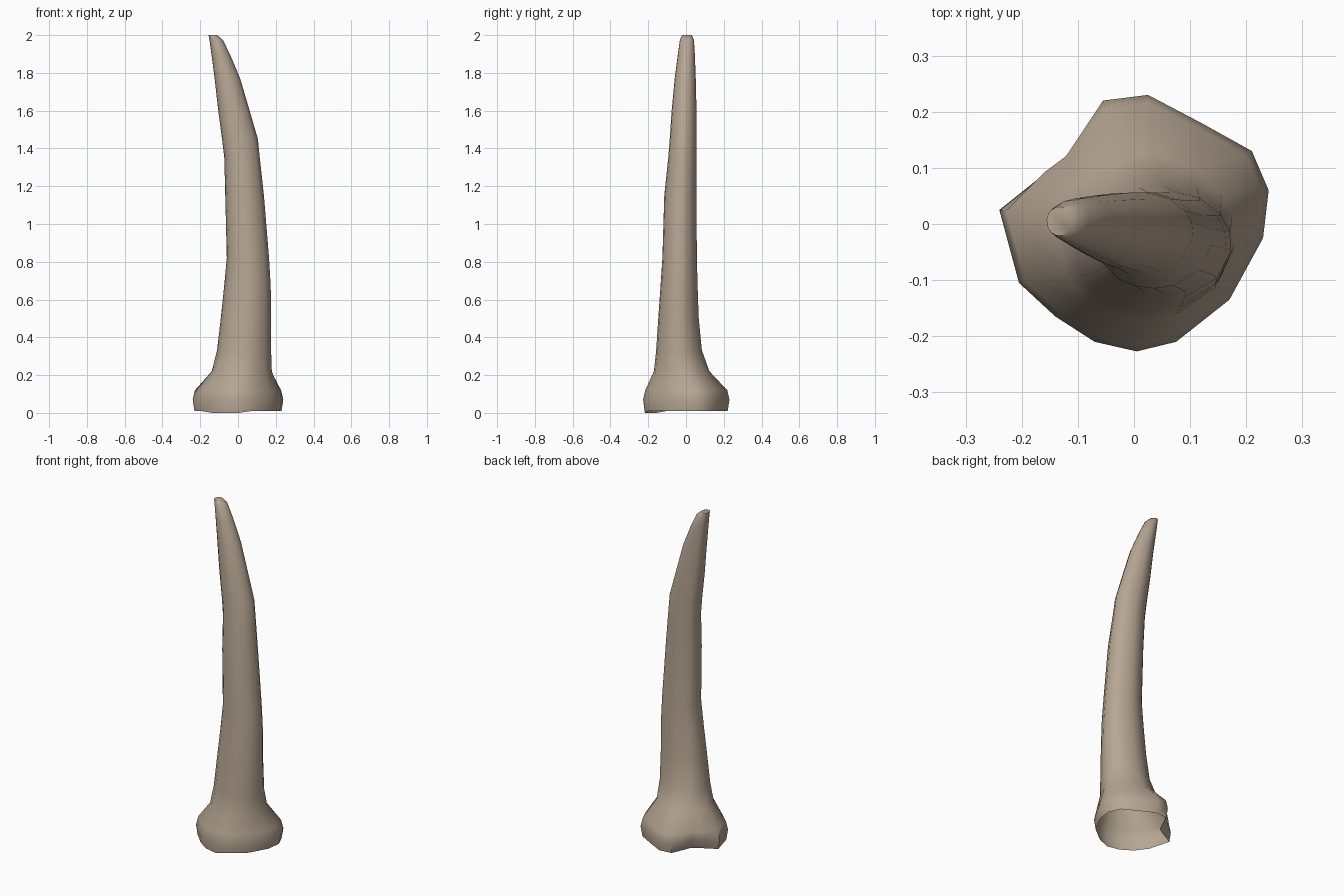
import bpy, bmesh, math

# Outline of the flared root seen from above, counter-clockwise from the right
base = [(0.24, 0.06), (0.21, 0.13), (0.12, 0.18), (0.025, 0.23), (-0.055, 0.22),
        (-0.13, 0.13), (-0.17, 0.10), (-0.24, 0.025), (-0.205, -0.105),
        (-0.14, -0.165), (-0.07, -0.21), (0.005, -0.227), (0.075, -0.21),
        (0.17, -0.135), (0.23, -0.025)]
N = len(base)
DENT = (5, 6)            # outline points with the notch at the back left

# Shaft sections: z, x min, x max, y min, y max
shaft = [(0.22, -0.14, 0.18, -0.17, 0.125),
         (0.33, -0.112, 0.176, -0.158, 0.085),
         (0.50, -0.092, 0.175, -0.147, 0.068),
         (0.67, -0.074, 0.174, -0.135, 0.062),
         (0.82, -0.060, 0.165, -0.125, 0.058),
         (1.15, -0.068, 0.138, -0.115, 0.056),
         (1.35, -0.073, 0.116, -0.094, 0.057),
         (1.45, -0.085, 0.106, -0.086, 0.057),
         (1.60, -0.105, 0.062, -0.076, 0.056),
         (1.77, -0.124, 0.012, -0.060, 0.052),
         (1.90, -0.141, -0.043, -0.043, 0.047),
         (1.975, -0.151, -0.080, -0.032, 0.042)]

bm = bmesh.new()
rings = []

# Flared root: rim, bulge and shoulder
for z, s, dent in ((0.01, 0.96, 0.80), (0.07, 1.0, 0.92), (0.12, 0.95, 0.98)):
    ring = []
    for i, (x, y) in enumerate(base):
        k = s * (dent if i in DENT else 1)
        zz = 0.0 if z < 0.02 and i in (9, 10, 11) else z
        ring.append(bm.verts.new((x * k, y * k, zz)))
    rings.append(ring)

# Tapering, leaning shaft
for z, x0, x1, y0, y1 in shaft:
    ring = []
    for x, y in base:
        a = math.atan2(y, x)
        ring.append(bm.verts.new(((x0 + x1) / 2 + (x1 - x0) / 2 * math.cos(a),
                                  (y0 + y1) / 2 + (y1 - y0) / 2 * math.sin(a), z)))
    rings.append(ring)

# Small blunt tip
tip = []
for x, y in base:
    a = math.atan2(y, x)
    tip.append(bm.verts.new((-0.133 + 0.023 * math.cos(a), 0.005 + 0.026 * math.sin(a), 2.0)))
rings.append(tip)

for lo, hi in zip(rings, rings[1:]):
    for i in range(N):
        j = (i + 1) % N
        bm.faces.new((lo[i], lo[j], hi[j], hi[i]))
bm.faces.new(tip)

mesh = bpy.data.meshes.new("horn")
bm.to_mesh(mesh)
bm.free()
horn = bpy.data.objects.new("horn", mesh)
bpy.context.collection.objects.link(horn)

# Bone colour
bone = bpy.data.materials.new("bone tan")
bone.diffuse_color = (0.47, 0.38, 0.29, 1)
mesh.materials.append(bone)

# Smooth shading with a sharp tip
bpy.context.view_layer.objects.active = horn
horn.select_set(True)
bpy.ops.object.shade_smooth_by_angle(angle=math.radians(50))
